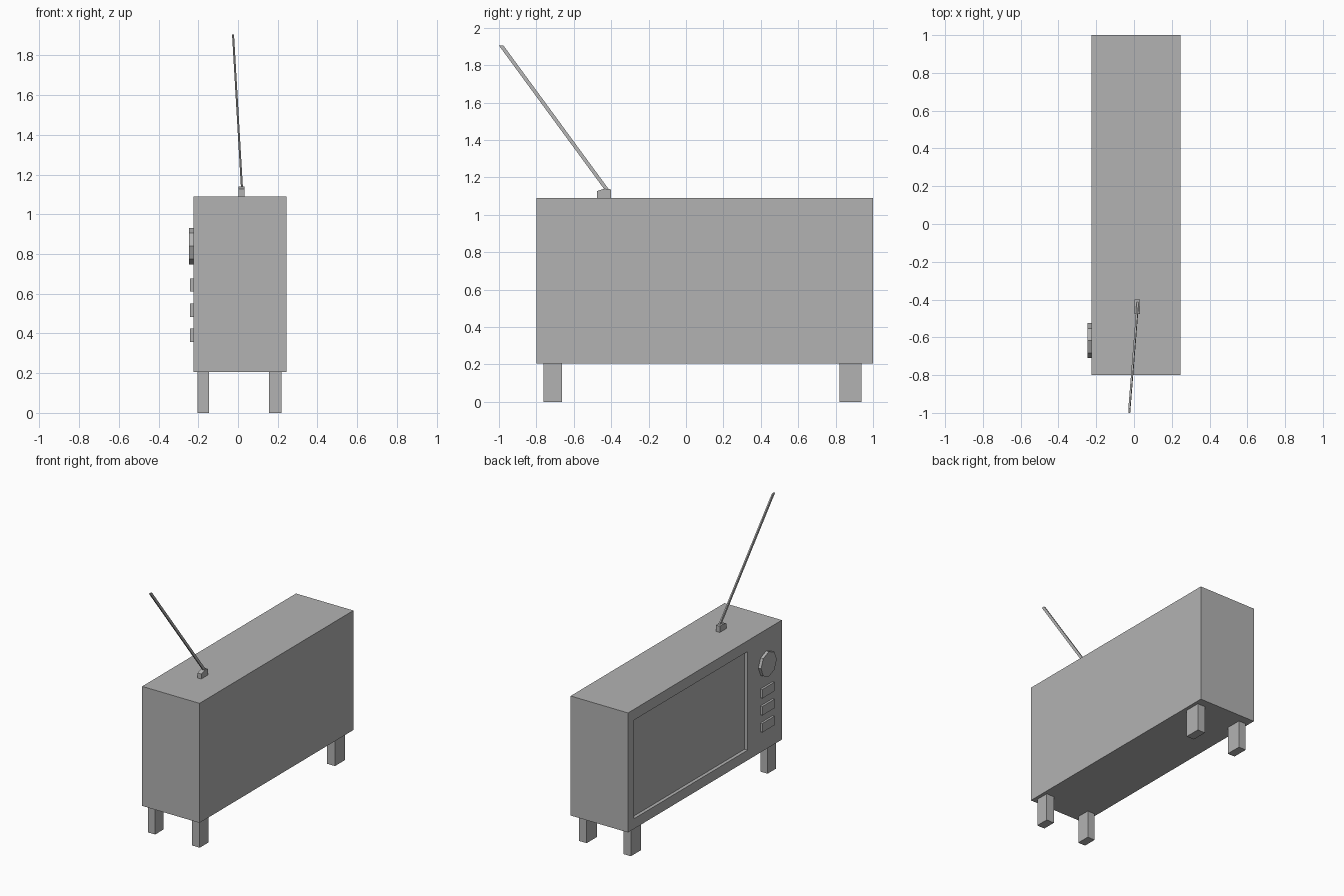
import bpy
import bmesh
from math import pi
from mathutils import Matrix, Vector

if "Cube" in bpy.data.objects:
    bpy.data.objects.remove(bpy.data.objects["Cube"], do_unlink=True)

grey = bpy.data.materials.new("plain_grey")
grey.use_nodes = True
grey.diffuse_color = (0.45, 0.45, 0.45, 1)
grey.node_tree.nodes["Principled BSDF"].inputs["Base Color"].default_value = (0.45, 0.45, 0.45, 1)


def finish(name, bm):
    bmesh.ops.recalc_face_normals(bm, faces=bm.faces[:])
    mesh = bpy.data.meshes.new(name)
    bm.to_mesh(mesh)
    bm.free()
    mesh.materials.append(grey)
    obj = bpy.data.objects.new(name, mesh)
    bpy.context.collection.objects.link(obj)
    return obj


def box_mesh(low, high):
    bm = bmesh.new()
    bmesh.ops.create_cube(bm, size=1)
    low, high = Vector(low), Vector(high)
    bmesh.ops.scale(bm, vec=high - low, verts=bm.verts)
    bmesh.ops.translate(bm, vec=(low + high) / 2, verts=bm.verts)
    return bm


def box(name, low, high):
    return finish(name, box_mesh(low, high))


# Cabinet with the screen sunk into its -x face
FACE = -0.225
bm = box_mesh((FACE, -0.8, 0.205), (0.245, 1.0, 1.09))
bm.normal_update()
screen = min(bm.faces, key=lambda f: f.calc_center_median().x)
bmesh.ops.inset_individual(bm, faces=[screen], thickness=0.05)
mid = screen.calc_center_median()
for v in screen.verts:
    v.co.y = 0.93 if v.co.y > mid.y else -0.40
    v.co.z = 1.01 if v.co.z > mid.z else 0.28
bmesh.ops.inset_individual(bm, faces=[screen], thickness=0)
bmesh.ops.translate(bm, vec=(0.025, 0, 0), verts=screen.verts)
finish("cabinet", bm)

# Four legs
for side, x0, x1 in (("screen_side", -0.205, -0.145), ("rear_side", 0.157, 0.22)):
    for end, y0, y1 in (("dial_end", -0.762, -0.662), ("far_end", 0.82, 0.938)):
        box(f"leg_{side}_{end}", (x0, y0, 0), (x1, y1, 0.21))

# Eight-sided tuning dial
bm = bmesh.new()
bmesh.ops.create_cone(bm, cap_ends=True, segments=8, radius1=0.092, radius2=0.092, depth=0.027)
bmesh.ops.transform(bm, verts=bm.verts,
                    matrix=Matrix.Translation((-0.2335, -0.617, 0.84)) @ Matrix.Rotation(pi / 2, 4, "Y"))
finish("tuning_dial", bm)

# Row of buttons
for i in range(3):
    z = 0.643 - 0.126 * i
    box(f"button_{i + 1}", (-0.241, -0.692, z - 0.033), (FACE + 0.005, -0.55, z + 0.033))

# Antenna foot: side profile pushed along x
bm = bmesh.new()
profile = [(-0.477, 1.085), (-0.477, 1.127), (-0.435, 1.14), (-0.4, 1.136), (-0.4, 1.085)]
foot = bm.faces.new([bm.verts.new((0.003, y, z)) for y, z in profile])
pushed = bmesh.ops.extrude_face_region(bm, geom=[foot], use_keep_orig=True)
moved = [g for g in pushed["geom"] if isinstance(g, bmesh.types.BMVert)]
bmesh.ops.translate(bm, vec=(0.03, 0, 0), verts=moved)
finish("antenna_foot", bm)

# Antenna rod: upright bar with its top slid sideways
bm = box_mesh((0.015, -0.432, 1.13), (0.025, -0.408, 1.905))
for v in bm.verts:
    if v.co.z > 1.5:
        v.co += Vector((-0.045, -0.568, 0))
finish("antenna_rod", bm)
